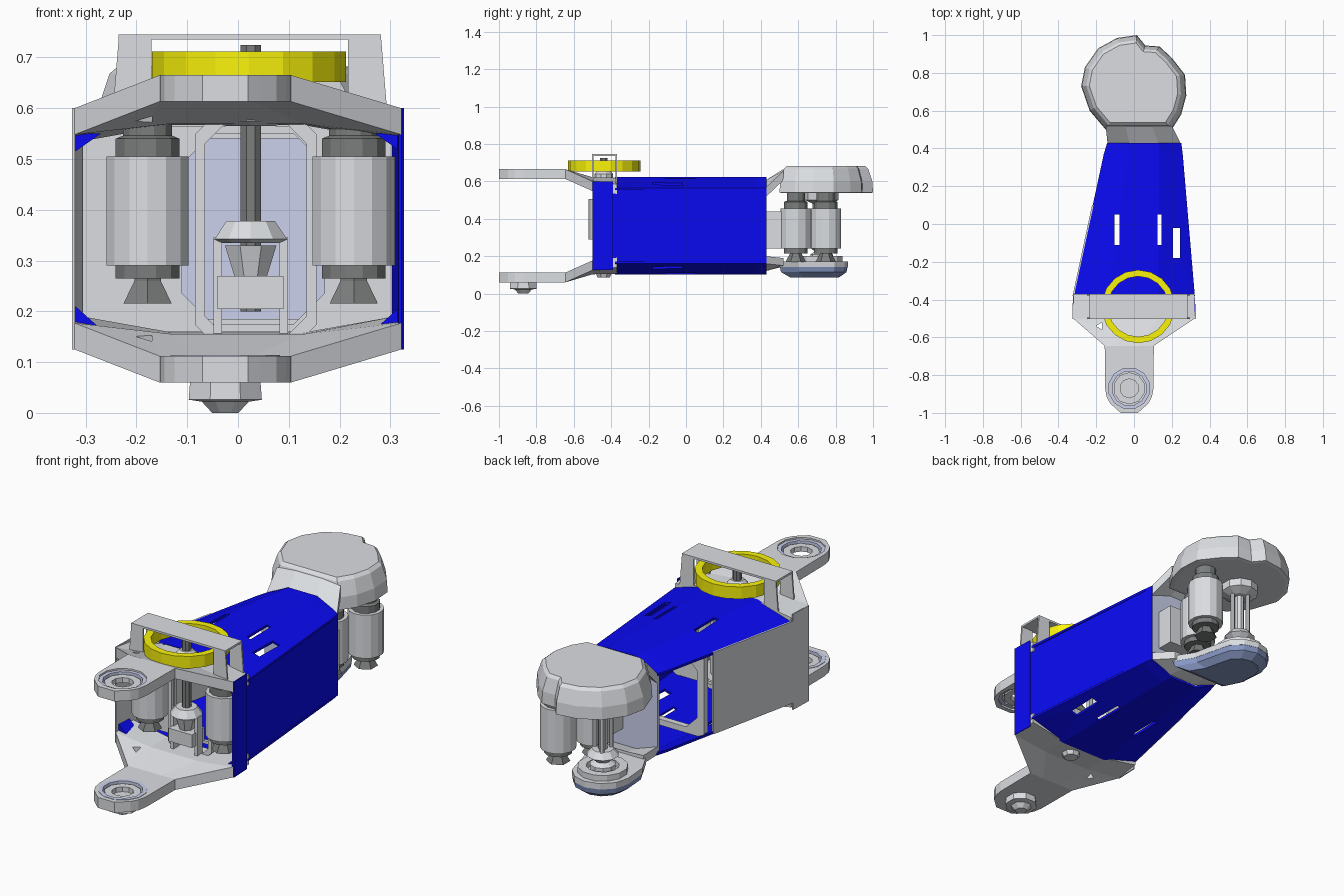
import bpy, bmesh, math

if "Cube" in bpy.data.objects:
    bpy.data.objects.remove(bpy.data.objects["Cube"])

def mat(name, c):
    m = bpy.data.materials.new(name)
    m.diffuse_color = (*c, 1)
    m.use_nodes = True
    m.node_tree.nodes["Principled BSDF"].inputs["Base Color"].default_value = m.diffuse_color
    return m
BLUE = mat("blue", (0.003, 0.003, 0.9))
YELLOW = mat("yellow", (0.95, 0.9, 0.003))
LILAC = mat("lilac", (0.6, 0.64, 0.85))
SLATE = mat("slate_blue", (0.24, 0.31, 0.55))
DARK = mat("dark_grey", (0.2, 0.21, 0.21))
LIGHT = mat("light_grey", (0.71, 0.73, 0.76))

def loft(name, rings, m=None, closed=False):
    """Skin equal-length point rings; cap the ends or close the loop."""
    bm = bmesh.new()
    rs = [[bm.verts.new(p) for p in r] for r in rings]
    n = len(rs[0])
    pairs = list(zip(rs, rs[1:])) + ([(rs[-1], rs[0])] if closed else [])
    for a, b in pairs:
        for i in range(n):
            j = (i + 1) % n
            bm.faces.new((a[i], a[j], b[j], b[i]))
    if not closed:
        bm.faces.new(rs[0])
        bm.faces.new(rs[-1])
    bmesh.ops.recalc_face_normals(bm, faces=bm.faces)
    me = bpy.data.meshes.new(name)
    bm.to_mesh(me)
    bm.free()
    ob = bpy.data.objects.new(name, me)
    bpy.context.collection.objects.link(ob)
    me.materials.append(m or LIGHT)
    return ob

def circ(x, y, z, r, n):
    return [(x + r * math.cos(2 * math.pi * (i + .5) / n),
             y + r * math.sin(2 * math.pi * (i + .5) / n), z) for i in range(n)]

def turned(name, x, y, prof, n=12, m=None, closed=False):
    return loft(name, [circ(x, y, z, r, n) for r, z in prof], m, closed)

def ring(name, x, y, r0, r1, z0, z1, n=16, m=None):
    return turned(name, x, y, [(r1, z0), (r1, z1), (r0, z1), (r0, z0)], n, m, True)

def box(name, x0, x1, y0, y1, z0, z1, m=None):
    return loft(name, [[(x0, y0, z), (x1, y0, z), (x1, y1, z), (x0, y1, z)] for z in (z0, z1)], m)

def wall(name, p, q, z0, z1, t, m=None):
    (a, b), (c, d) = p, q
    return loft(name, [[(a, b, z), (c, d, z), (c + t, d, z), (a + t, b, z)] for z in (z0, z1)], m)

def slab(name, secs, t, flip, m=None):
    """Ridged plate along y; each section is y, left, right, edge z, middle z."""
    f = (lambda z: .725 - z) if flip else (lambda z: z)
    rings = []
    for y, a, b, zo, zi in secs:
        top = [(a, zo), (a + .3 * (b - a), zi), (a + .7 * (b - a), zi), (b, zo)]
        pts = top + [(x, z - t) for x, z in reversed(top)]
        rings.append([(x, y, f(z)) for x, z in pts])
    return loft(name, rings, m)

def cut(ob, cutters):
    for c in cutters:
        md = ob.modifiers.new("cut", 'BOOLEAN')
        md.operation, md.solver, md.object = 'DIFFERENCE', 'EXACT', c
        bpy.context.view_layer.objects.active = ob
        bpy.ops.object.modifier_apply(modifier=md.name)
        bpy.data.objects.remove(c)

# Roof and floor shells with slots
for nm, flip in (("roof", False), ("floor", True)):
    sh = slab(nm + "_shell", [(-.38, -.322, .322, .565, .622), (.37, -.16, .258, .565, .622),
                              (.43, -.142, .25, .565, .622)], .012, flip, BLUE)
    cut(sh, [box("cutter", x - w / 2, x + w / 2, y - .08, y + .08, -.1, .9)
             for x, y, w in ((-.09, -.03, .026), (.135, -.03, .02), (.225, -.1, .038))])
    # Front fork arm with rounded eye
    secs = [(-.37, -.319, .319, .585, .619), (-.5, -.322, .322, .6, .622),
            (-.645, -.155, .105, .665, .665), (-.87, -.153, .103, .665, .665)]
    for k in (.35, .62, .85, 1):
        w = max(.128 * math.sqrt(1 - k * k), .045)
        secs.append((-.87 - .13 * k, -.025 - w, -.025 + w, .665, .665))
    arm = slab(nm + "_fork_arm", secs, .052, flip)
    cut(arm, [turned("cutter", -.18, -.54, [(.022, -.1), (.022, .9)], 3),
              turned("cutter", -.025, -.87, [(.11, .08 if flip else .3), (.11, .9)], 12)])
    z = .079 if flip else .622
    ring(nm + "_eye_bearing", -.025, -.87, .092, .112, z, z + .035, 12, LILAC)
    ring(nm + "_eye_bush", -.025, -.87, .05, .085, z, z + .025, 10)

# Side walls
wall("right_side_panel", (.322, -.5), (.25, .43), .16, .565, -.006, BLUE)
wall("right_front_edge", (.327, -.5), (.323, -.39), .125, .6, -.004, BLUE)
wall("left_front_edge", (-.327, -.5), (-.323, -.38), .125, .6, .006)
wall("left_side_panel", (-.325, -.38), (-.222, .1), .16, .567, .008)

# Inner corner braces
for s in (-1, 1):
    for z0, z1 in ((.165, .21), (.55, .515)):
        loft("corner_brace", [[(s * .32, y, z0), (s * .27, y, z0), (s * .32, y, z1)]
                              for y in (-.48, -.4)], BLUE)

# Bulkhead rings with octagonal openings
def octagon(x0, x1, z0, z1, y, c):
    return [(x0 + c, y, z0), (x1 - c, y, z0), (x1, y, z0 + c), (x1, y, z1 - c),
            (x1 - c, y, z1), (x0 + c, y, z1), (x0, y, z1 - c), (x0, y, z0 + c)]

def frame(name, o, i, y0, y1, c=.06, c2=.06):
    loft(name, [octagon(*o, y0, c), octagon(*o, y1, c),
                octagon(*i, y1, c2), octagon(*i, y0, c2)], None, True)

frame("front_bulkhead", (-.306, .306, .16, .565), (-.11, .17, .175, .55), -.34, -.325, .02)
frame("middle_bulkhead", (-.205, .265, .155, .57), (-.165, .225, .185, .54), .12, .15, .02)
frame("shaft_frame", (-.085, .155, .114, .608), (-.065, .135, .13, .59), -.43, -.41)
loft("rear_plate", [octagon(-.14, .245, .145, .58, y, .03) for y in (.41, .425)], LILAC)
box("rear_motor_mount", .05, .2, .425, .51, .24, .44)

# Motors
def motor(name, x, y, z, top, drop):
    turned(name + "_body", x, y, [(.083, z), (.083, z + .215)], 14)
    turned(name + "_upper_collar", x, y, [(.065, z + .215), (.065, z + .25), (.05, z + .256), (.05, top)], 12, DARK)
    turned(name + "_lower_collar", x, y, [(.065, z - .025), (.065, z)], 12, DARK)
    turned(name + "_pinion", x, y, [(.055, z - drop), (.03, z - drop + .045), (.03, z - .025)], 6, DARK)

motor("front_left_motor", -.178, -.437, .29, .57, .075)
motor("front_right_motor", .228, -.437, .29, .57, .075)
motor("rear_outer_motor", .18, .747, .24, .56, .07)
motor("rear_inner_motor", .095, .587, .24, .56, .07)

# Front drive shaft, flanges and support
X, Y = .025, -.44
turned("drive_shaft", X, Y, [(.022, .2), (.022, .725)], 8, DARK)
turned("upper_flange", X, Y, [(.05, .565), (.085, .575), (.06, .6)], 10)
turned("middle_flange", X, Y, [(.06, .335), (.075, .342), (.05, .378)], 10)
turned("shaft_cone", X, Y, [(.035, .27), (.055, .33)], 8)
box("shaft_block", X - .065, X + .065, Y - .05, Y + .05, .205, .27)
for s in (-1, 1):
    box("shaft_rail", X + s * .065 - .008, X + s * .065 + .008, Y - .02, Y + .02, .11, .345)
turned("floor_washer", X, Y, [(.035, .085), (.045, .105)], 8)

# Yellow pulley ring and hub
ring("pulley_ring", .022, -.437, .16, .194, .652, .712, 18, YELLOW)
turned("pulley_hub", X, Y, [(.05, .615), (.05, .64), (.03, .66)], 10)

# Bridge bracket over the pulley
box("bridge_top", -.235, .282, -.503, -.37, .735, .745)
for y in (-.503, -.378):
    for s in (-1, 1):
        e = .0235 + s * .2585
        loft("bridge_leg", [[(e + s * .012 * f, yy, z) for yy in (y, y + .008)] +
                            [(e - s * .065, yy, z) for yy in (y + .008, y)]
                            for z, f in ((.59, 1), (.736, 0))])

# Pivot foot below the lower fork arm
turned("pivot_foot", -.025, -.87, [(.028, 0), (.05, .022), (.078, .026), (.075, .062)], 8)

# Rear cap: faceted dome on a sloped neck
cap = [(-.15, .5), (.2, .5), (.25, .58), (.277, .68), (.27, .79), (.2, .88), (.135, .94),
       (.06, .945), (.015, 1.0), (-.09, .985), (-.19, .93), (-.26, .83), (-.28, .73), (-.235, .6)]

def scaled(pts, s, z, cx=-.01, cy=.74):
    return [(cx + (x - cx) * s, cy + (y - cy) * s, z) for x, y in pts]

loft("rear_cap", [scaled(cap, .93, .537), scaled(cap, 1, .54), scaled(cap, .985, .6),
                  scaled(cap, .9, .668), scaled(cap, .84, .682)])
slab("rear_cap_neck", [(.425, -.14, .248, .565, .605), (.52, -.15, .2, .655, .665)], .05, False)

# Rear lower arm with pad and bearing
eye = [(-.05 + .14 * math.cos(a), .725 + .14 * math.sin(a))
       for a in (math.pi * k / 6 for k in range(7))]
low = eye + [(-.18, .6), (-.13, .5), (.18, .5), (.12, .6)]
loft("rear_lower_arm", [scaled(low, 1, z, -.03, .68) for z in (.142, .172)])
slab("rear_lower_neck", [(.425, -.14, .248, .565, .605), (.52, -.13, .18, .575, .58)], .04, True)
loft("rear_lower_pad", [scaled(low, .72, .087, -.03, .7), scaled(low, .96, .115, -.03, .7),
                        scaled(low, .99, .142, -.03, .7)], SLATE)
ring("rear_bearing", -.05, .725, .075, .115, .172, .2, 12)
turned("rear_hub", -.05, .725, [(.06, .172), (.06, .21), (.035, .225), (.075, .255), (.05, .285)], 10)
turned("rear_shaft", -.05, .725, [(.022, .28), (.022, .5)], 8)
turned("rear_upper_flange", -.05, .725, [(.045, .48), (.09, .5), (.09, .545)], 10)
for k in range(3):
    a = 2.1 * k
    turned("rear_rod", -.05 + .042 * math.cos(a), .725 + .042 * math.sin(a), [(.011, .27), (.011, .5)], 6)
